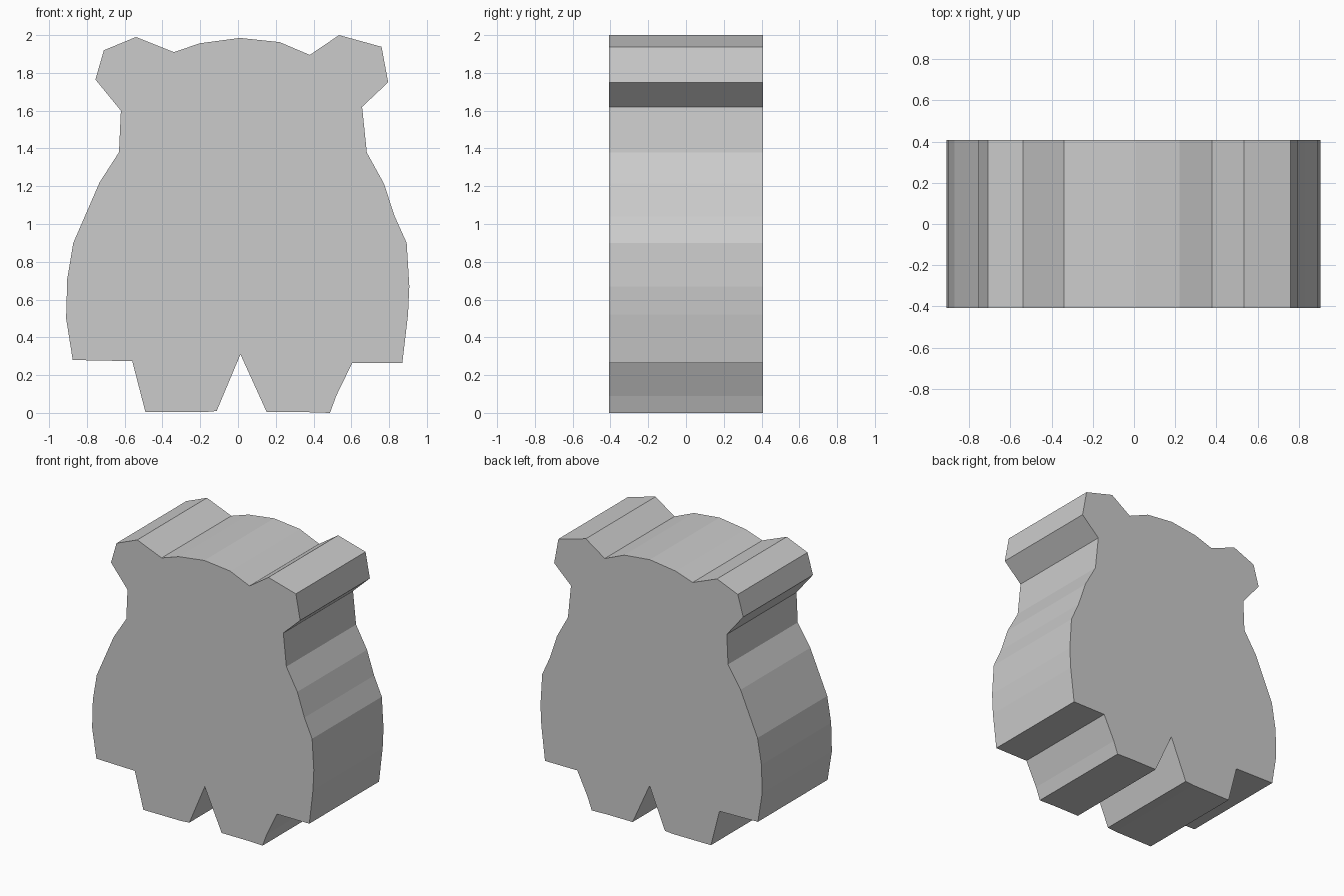
import bpy, bmesh

HALF_DEPTH = 0.408

# Silhouette (x, z), clockwise from the left ear
outline = [
    (-0.71, 1.92), (-0.54, 1.99), (-0.34, 1.91),                    # left ear
    (-0.20, 1.957), (0.01, 1.985), (0.22, 1.963), (0.38, 1.895),    # crown
    (0.535, 2.0), (0.76, 1.938), (0.795, 1.75), (0.657, 1.62),      # right ear
    (0.682, 1.378), (0.772, 1.215), (0.83, 1.04), (0.893, 0.90),    # right arm
    (0.907, 0.67), (0.90, 0.52), (0.87, 0.265), (0.605, 0.265),
    (0.52, 0.09), (0.487, 0.0), (0.36, 0.004), (0.152, 0.004),      # right leg
    (0.013, 0.31),                                                  # crotch
    (-0.113, 0.01), (-0.18, 0.004), (-0.49, 0.004), (-0.56, 0.274), # left leg
    (-0.875, 0.28), (-0.91, 0.50), (-0.904, 0.71), (-0.872, 0.90),  # left arm
    (-0.733, 1.22), (-0.63, 1.38), (-0.62, 1.60), (-0.755, 1.765),
]

# Solid cut-out body: fill the outline and extrude it front to back
bm = bmesh.new()
face = bm.faces.new([bm.verts.new((x, -HALF_DEPTH, z)) for x, z in outline])
extruded = bmesh.ops.extrude_face_region(bm, geom=[face], use_keep_orig=True)
back_verts = [g for g in extruded["geom"] if isinstance(g, bmesh.types.BMVert)]
bmesh.ops.translate(bm, verts=back_verts, vec=(0, 2 * HALF_DEPTH, 0))
bmesh.ops.recalc_face_normals(bm, faces=bm.faces)

mesh = bpy.data.meshes.new("bear_cutout_body")
bm.to_mesh(mesh)
bm.free()
body = bpy.data.objects.new("bear_cutout_body", mesh)
bpy.context.collection.objects.link(body)
